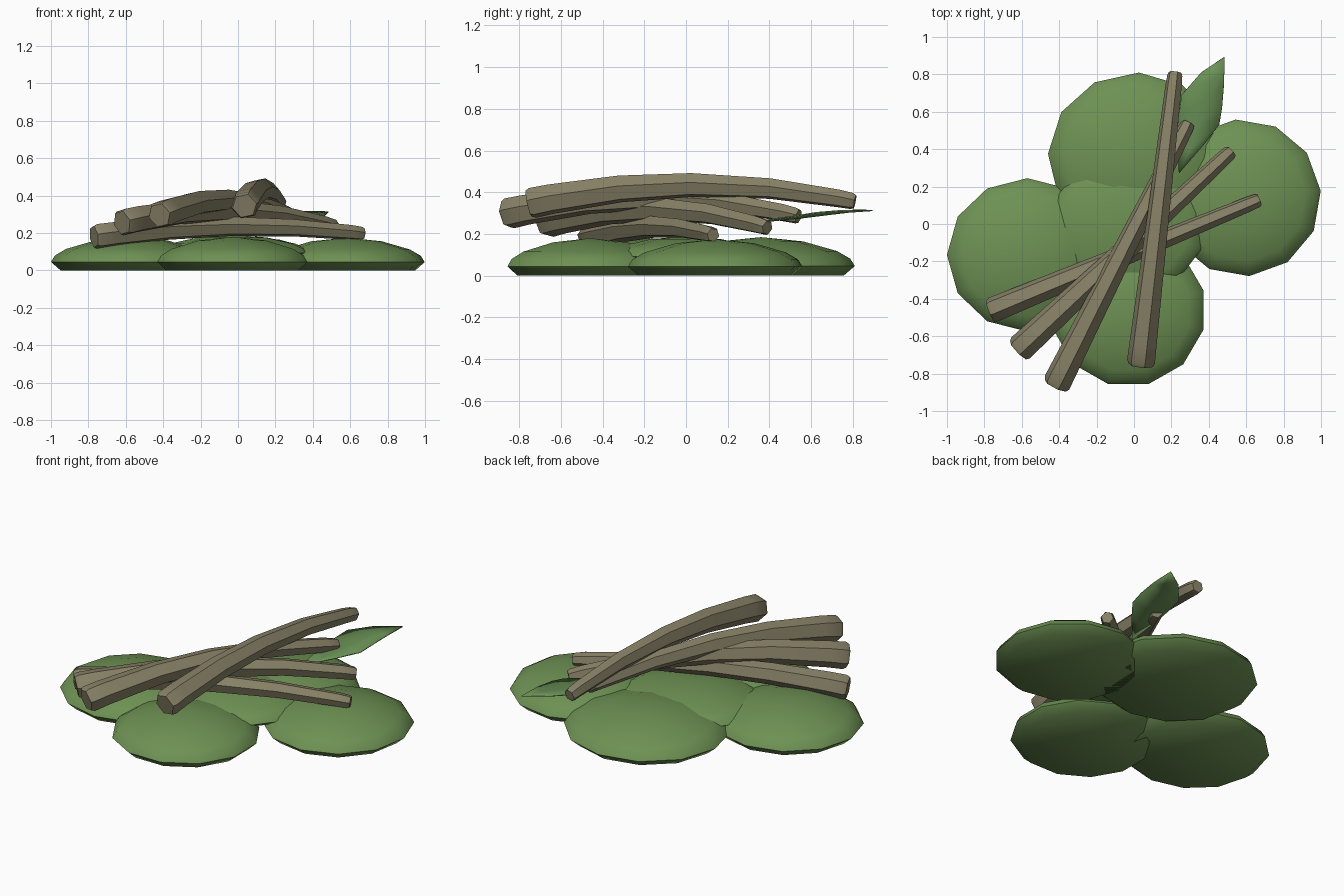
import bpy, bmesh, math
from mathutils import Vector

if "Cube" in bpy.data.objects:
    bpy.data.objects.remove(bpy.data.objects["Cube"])


def material(name, rgb):
    m = bpy.data.materials.new(name)
    m.diffuse_color = (*rgb, 1)
    m.use_nodes = True
    m.node_tree.nodes["Principled BSDF"].inputs["Base Color"].default_value = m.diffuse_color
    return m


GREEN = material("pad green", (0.155, 0.285, 0.088))
LEAF = material("leaf green", (0.145, 0.285, 0.095))
BROWN = material("stalk brown", (0.245, 0.22, 0.135))


def finish(name, bm, mat, angle):
    bmesh.ops.recalc_face_normals(bm, faces=bm.faces)
    me = bpy.data.meshes.new(name)
    bm.to_mesh(me)
    bm.free()
    me.materials.append(mat)
    ob = bpy.data.objects.new(name, me)
    bpy.context.collection.objects.link(ob)
    bpy.ops.object.select_all(action='DESELECT')
    bpy.context.view_layer.objects.active = ob
    ob.select_set(True)
    bpy.ops.object.shade_smooth_by_angle(angle=math.radians(angle))
    return ob


def skin(bm, rings, close_start=True, close_end=True):
    n = len(rings[0])
    for a, b in zip(rings, rings[1:]):
        for i in range(n):
            j = (i + 1) % n
            bm.faces.new((a[i], a[j], b[j], b[i]))
    if close_start:
        bm.faces.new(rings[0])
    if close_end:
        bm.faces.new(rings[-1])


# flattened round pads, twelve sides, flat underneath
PAD_PROFILE = [(0.88, 0), (1, 0.045), (0.95, 0.08), (0.81, 0.115), (0.45, 0.16)]


def pad(name, x, y, rx, ry, z0, height, turn):
    bm = bmesh.new()
    rings = []
    for f, z in PAD_PROFILE:
        ring = []
        for i in range(12):
            a = math.radians(turn + 30 * i)
            ring.append(bm.verts.new((x + rx * f * math.cos(a), y + ry * f * math.sin(a),
                                      z0 + z * height / 0.18)))
        rings.append(ring)
    skin(bm, rings, True, False)
    top = bm.verts.new((x, y, z0 + height))
    for i in range(12):
        bm.faces.new((rings[-1][i], rings[-1][(i + 1) % 12], top))
    finish(name, bm, GREEN, 50)


pad("left_pad", -0.57, -0.165, 0.43, 0.41, 0, 0.18, 0)
pad("right_pad", 0.58, 0.14, 0.42, 0.42, 0, 0.175, 5)
pad("back_pad", 0.01, 0.36, 0.47, 0.45, 0, 0.185, 28)
pad("front_pad", -0.03, -0.46, 0.415, 0.41, 0, 0.18, 15)
pad("middle_pad", -0.03, 0.0, 0.42, 0.38, 0.06, 0.13, 10)


# tapering arched stalks with bevelled ends
def stalk(name, start, end, mid_z, r0, r1):
    start, end = Vector(start), Vector(end)
    bm = bmesh.new()
    side = Vector((end.y - start.y, start.x - end.x, 0)).normalized()

    def point(t):
        p = start.lerp(end, t)
        p.z += 4 * t * (1 - t) * (mid_z - (start.z + end.z) / 2)
        return p

    rings = []
    steps = [(0, 0.86), (0.012, 1), (0.07, 1), (0.28, 1), (0.5, 1), (0.74, 1), (0.95, 1),
             (0.99, 0.95), (1, 0.8)]
    for t, f in steps:
        tangent = (point(t + 0.01) - point(t - 0.01)).normalized()
        up = side.cross(tangent)
        r = (r0 + (r1 - r0) * t) * f
        ring = []
        for i in range(6):
            a = math.radians(60 * i + 12)
            ring.append(bm.verts.new(point(t) + side * r * math.cos(a) + up * r * math.sin(a)))
        rings.append(ring)
    skin(bm, rings)
    finish(name, bm, BROWN, 40)


stalk("stalk_low", (-0.77, -0.465, 0.18), (0.67, 0.13, 0.195), 0.235, 0.07, 0.04)
stalk("stalk_second", (-0.62, -0.675, 0.255), (0.52, 0.39, 0.23), 0.32, 0.077, 0.042)
stalk("stalk_third", (-0.42, -0.865, 0.295), (0.29, 0.54, 0.285), 0.375, 0.077, 0.042)
stalk("stalk_top", (0.035, -0.755, 0.345), (0.22, 0.81, 0.355), 0.435, 0.077, 0.043)

# pointed thin leaf, folded along its midrib: left edge, midrib, right edge
LEAF_ROWS = [((0.23, 0.45, 0.28), (0.30, 0.40, 0.265), (0.37, 0.42, 0.275)),
             ((0.24, 0.58, 0.295), (0.35, 0.55, 0.28), (0.455, 0.53, 0.29)),
             ((0.255, 0.69, 0.31), (0.38, 0.67, 0.295), (0.47, 0.62, 0.305)),
             ((0.36, 0.81, 0.317), (0.43, 0.78, 0.308), (0.48, 0.74, 0.315))]
bm = bmesh.new()
rows = [[bm.verts.new(p) for p in r] for r in LEAF_ROWS]
base = bm.verts.new((0.24, 0.27, 0.25))
tip = bm.verts.new((0.485, 0.895, 0.316))
for k in (0, 1):
    bm.faces.new((base, rows[0][k + 1], rows[0][k]))
    for a, b in zip(rows, rows[1:]):
        bm.faces.new((a[k], a[k + 1], b[k + 1], b[k]))
    bm.faces.new((rows[-1][k], rows[-1][k + 1], tip))
leaf = finish("leaf", bm, LEAF, 40)
solid = leaf.modifiers.new("thickness", 'SOLIDIFY')
solid.thickness = 0.006
